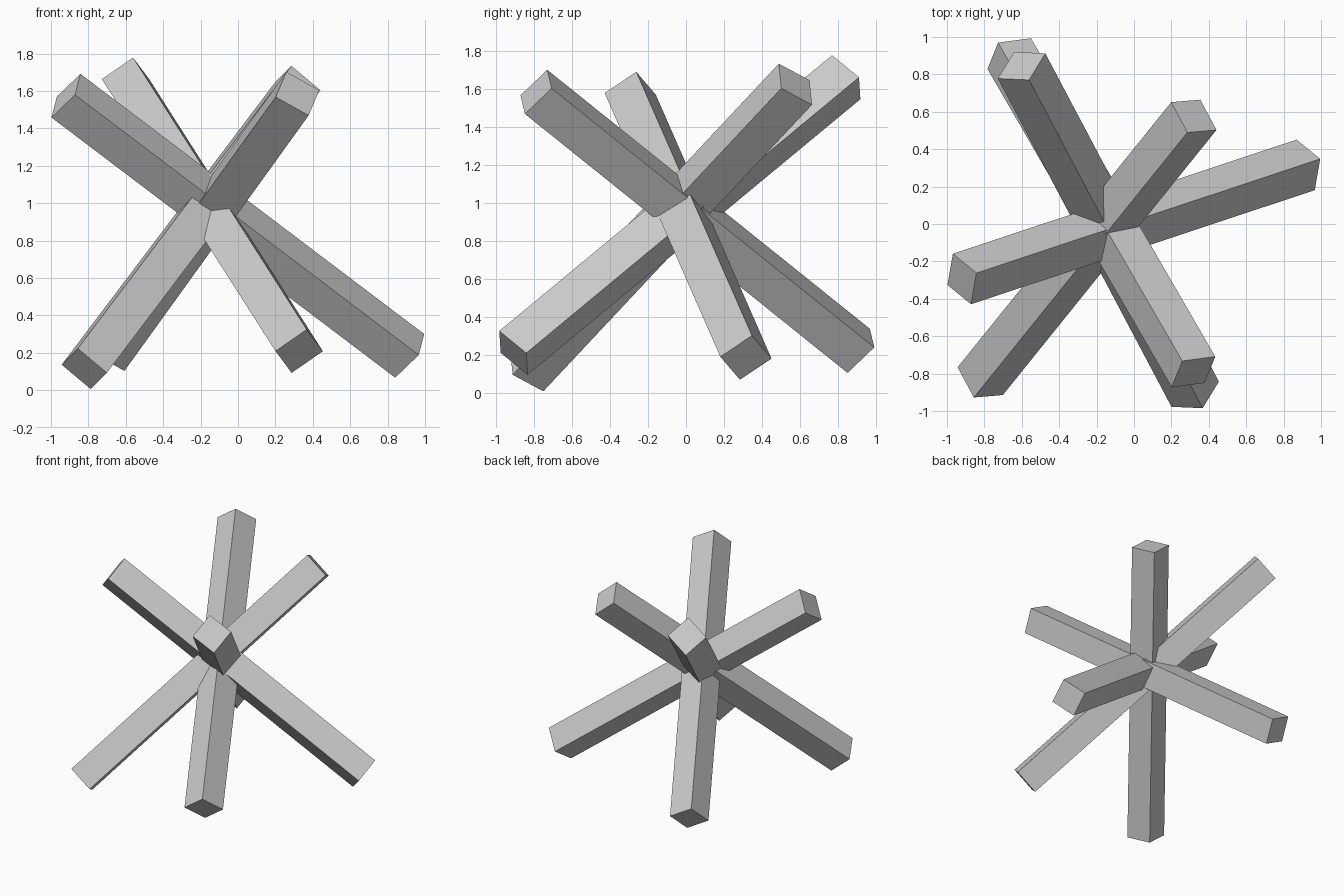
import bpy
from mathutils import Matrix, Vector

old = bpy.data.objects.get("Cube")
if old:
    bpy.data.objects.remove(old, do_unlink=True)

grey = bpy.data.materials.new("plain grey")
grey.use_nodes = True
colour = (0.6, 0.6, 0.6, 1)
grey.diffuse_color = colour
grey.node_tree.nodes["Principled BSDF"].inputs["Base Color"].default_value = colour

WIDTH = 0.203


def bar(name, top, bottom, side):
    """Square bar between two end centres, rolled so one side follows a given edge."""
    top, bottom, side = Vector(top), Vector(bottom), Vector(side)
    axis = (top - bottom).normalized()
    side = (side - axis * side.dot(axis)).normalized()
    frame = Matrix((side, axis.cross(side), axis)).transposed().to_4x4()
    size = Matrix.Diagonal((WIDTH, WIDTH, (top - bottom).length, 1))
    bpy.ops.mesh.primitive_cube_add(size=1)
    ob = bpy.context.object
    ob.name = ob.data.name = name
    ob.data.transform(frame @ size)
    ob.location = (top + bottom) / 2
    ob.data.materials.append(grey)


# Four crossing bars
bar("right_to_left_bar", (-0.92, -0.294, 1.575), (0.918, 0.316, 0.184), (0.03, 0.166, 0.11))
bar("back_to_front_bar", (-0.601, 0.845, 1.663), (0.327, -0.91, 0.209), (-0.172, 0.01, -0.116))
bar("back_left_to_front_right_bar", (0.32, 0.577, 1.626), (-0.822, -0.84, 0.115), (-0.088, 0.15, -0.09))
bar("front_left_to_back_right_bar", (0.318, -0.791, 1.586), (-0.667, 0.911, 0.22), (0.177, 0.02, -0.095))
